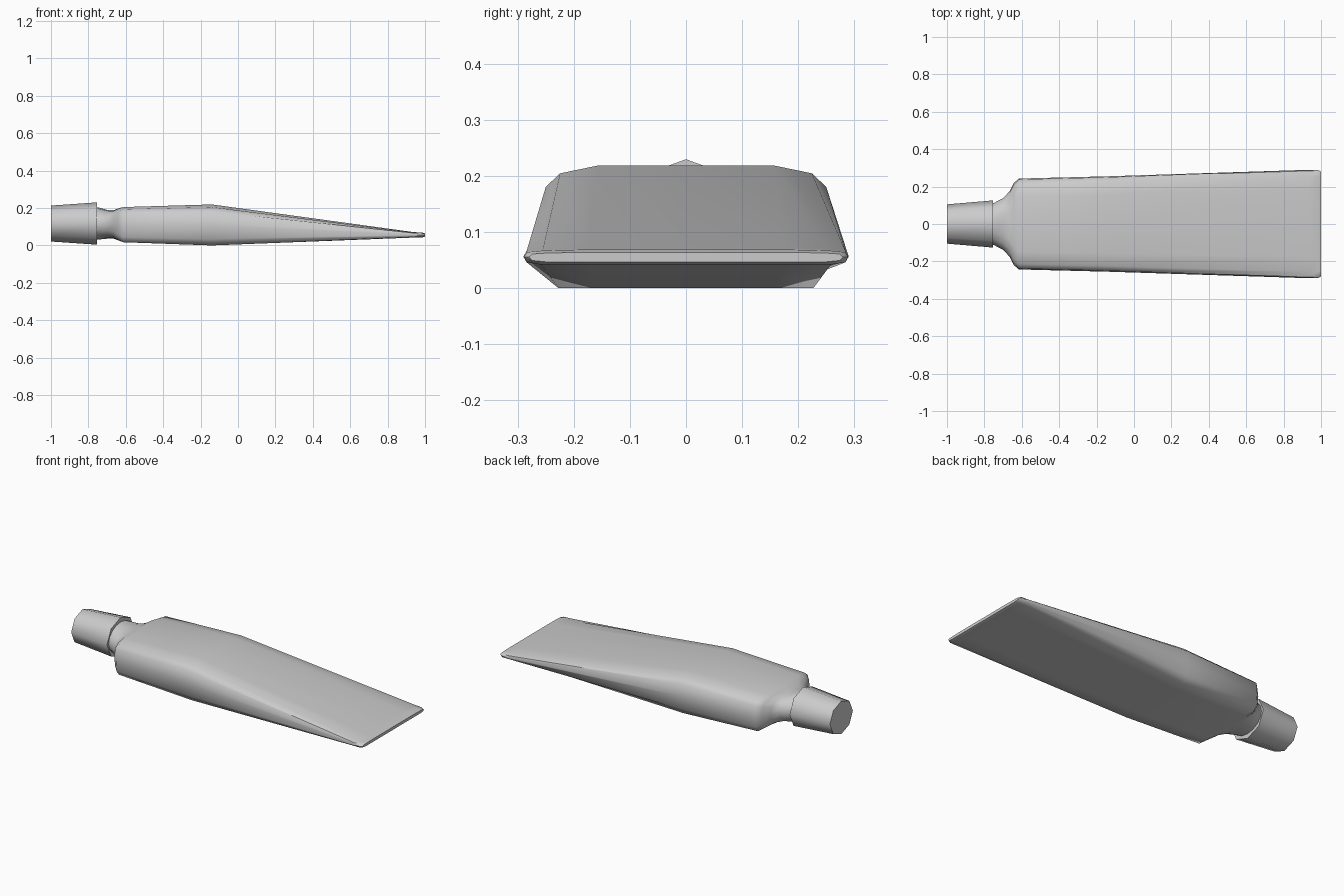
import bpy, bmesh, math

if "Cube" in bpy.data.objects:
    bpy.data.objects.remove(bpy.data.objects["Cube"])


def loft(name, rings, angle):
    """Skin a list of closed rings and cap both ends."""
    bm = bmesh.new()
    vr = [[bm.verts.new(p) for p in ring] for ring in rings]
    n = len(vr[0])
    for a, b in zip(vr, vr[1:]):
        for i in range(n):
            j = (i + 1) % n
            bm.faces.new((a[i], a[j], b[j], b[i]))
    bm.faces.new(vr[0])
    bm.faces.new(vr[-1])
    bmesh.ops.recalc_face_normals(bm, faces=bm.faces)
    me = bpy.data.meshes.new(name)
    bm.to_mesh(me)
    bm.free()
    ob = bpy.data.objects.new(name, me)
    bpy.context.collection.objects.link(ob)
    bpy.ops.object.select_all(action='DESELECT')
    ob.select_set(True)
    bpy.context.view_layer.objects.active = ob
    bpy.ops.object.shade_smooth_by_angle(angle=math.radians(angle))
    return ob


def round_ring(x, ry, rz, n, zc=0.117):
    return [(x, ry * math.sin(2 * math.pi * i / n), zc + rz * math.cos(2 * math.pi * i / n))
            for i in range(n)]


# Half outline of the tube section, as fractions of half width and half height
HALF = [(0, 1), (.61, 1), (.88, .87), (.98, .65), (1, 0),
        (.98, -.7), (.89, -1), (.61, -1), (0, -1)]
BOX = HALF + [(-a, b) for a, b in HALF[-2:0:-1]]


def tube_ring(x, w, zb, zt, box):
    """Section blended from an ellipse (box=0) to a chamfered box (box=1)."""
    zc, h = (zb + zt) / 2, (zt - zb) / 2
    ellipse = round_ring(0, 1, 1, 16, 0)
    return [(x, w * (e[1] * (1 - box) + a * box), zc + h * (e[2] * (1 - box) + b * box))
            for e, (a, b) in zip(ellipse, BOX)]


# Tube: neck, shoulder, body and flattened crimped end (x, half width, bottom, top, boxiness)
SECTIONS = [
    (-.80, .105, .030, .204, 0), (-.75, .112, .031, .204, 0),
    (-.70, .138, .036, .190, .15), (-.665, .175, .036, .188, .4),
    (-.642, .220, .028, .197, .75), (-.615, .243, .017, .205, 1),
    (-.14, .255, .000, .219, 1), (.94, .290, .042, .071, 1),
    (.985, .289, .042, .069, 1), (1.0, .280, .047, .064, 1),
]
loft("tube", [tube_ring(*s) for s in SECTIONS], 50)

# Tapered eight-sided cap
loft("cap", [round_ring(-1, .105, .096, 8), round_ring(-.755, .126, .113, 8)], 50)
